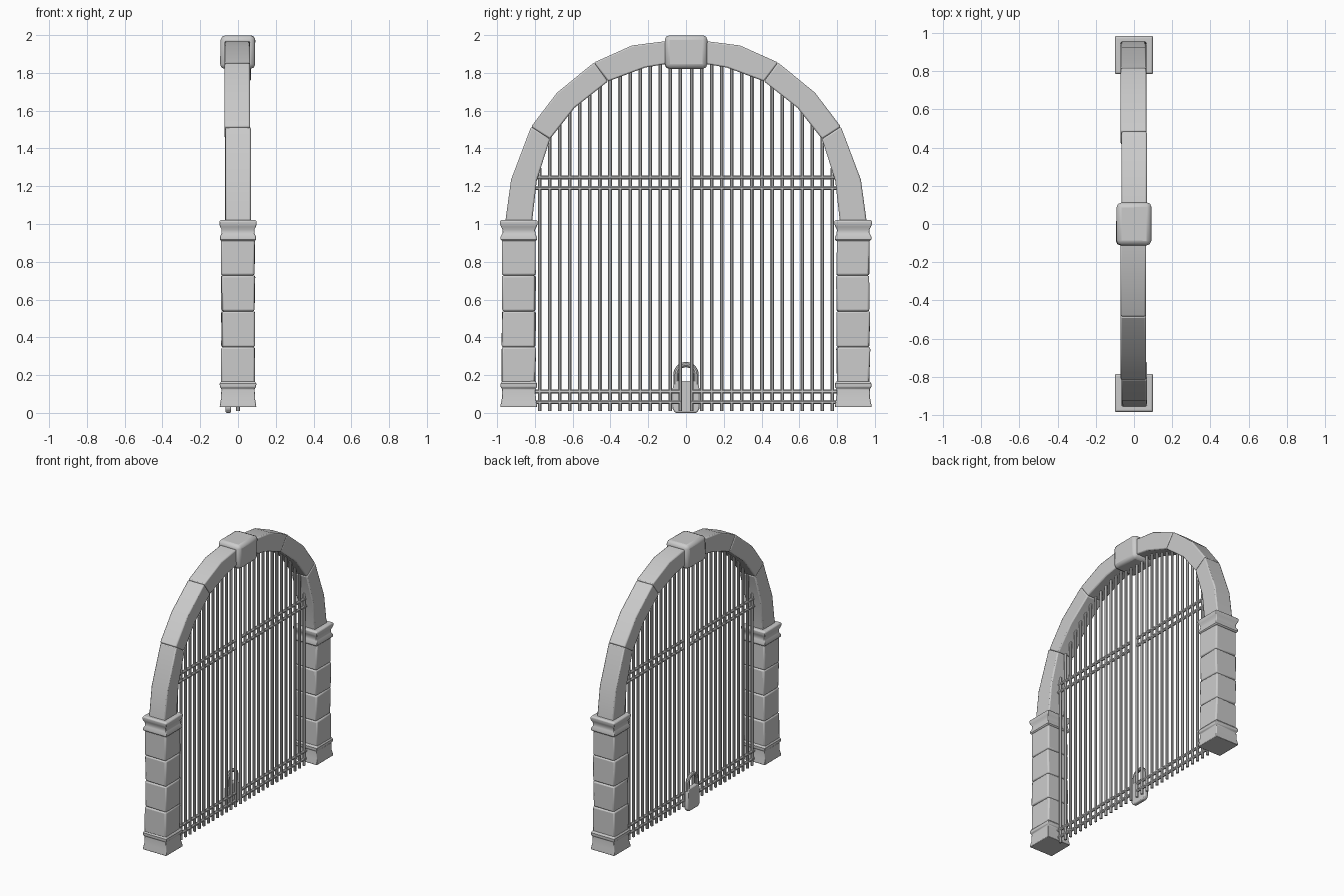
import bpy, bmesh, math, random
from mathutils import Vector

if "Cube" in bpy.data.objects:
    bpy.data.objects.remove(bpy.data.objects["Cube"])

random.seed(4)


def finish(bm, name, bevel=0.0, segments=2, angle=35):
    bmesh.ops.recalc_face_normals(bm, faces=bm.faces[:])
    me = bpy.data.meshes.new(name)
    bm.to_mesh(me)
    bm.free()
    ob = bpy.data.objects.new(name, me)
    bpy.context.collection.objects.link(ob)
    bpy.context.view_layer.objects.active = ob
    ob.select_set(True)
    if bevel:
        m = ob.modifiers.new("worn_edges", 'BEVEL')
        m.width = bevel
        m.segments = segments
        m.limit_method = 'ANGLE'
        m.angle_limit = math.radians(40)
    bpy.ops.object.shade_smooth_by_angle(angle=math.radians(angle))
    ob.select_set(False)
    return ob


def stone(name, center, size, jitter, bevel):
    """Box with slightly uneven corners and worn edges."""
    bm = bmesh.new()
    bmesh.ops.create_cube(bm, size=1)
    for v in bm.verts:
        v.co = Vector(center) + Vector([v.co[i] * size[i] for i in range(3)])
        v.co.x += random.uniform(-jitter, jitter)
        v.co.y += random.uniform(-jitter, jitter)
    return finish(bm, name, bevel)


def square_loft(name, cy, profile):
    """Square moulding from (half width, z) pairs."""
    bm = bmesh.new()
    rings = [[bm.verts.new((sx * h, cy + sy * h, z))
              for sx, sy in ((-1, -1), (1, -1), (1, 1), (-1, 1))] for h, z in profile]
    for a, b in zip(rings, rings[1:]):
        for i in range(4):
            j = (i + 1) % 4
            bm.faces.new((a[i], a[j], b[j], b[i]))
    bm.faces.new(rings[0][::-1])
    bm.faces.new(rings[-1])
    return finish(bm, name, 0.004, 2)


def slab(name, outline, x0, x1, bevel):
    """Extrude a (y, z) outline between two x values."""
    bm = bmesh.new()
    face = bm.faces.new([bm.verts.new((x0, y, z)) for y, z in outline])
    ext = bmesh.ops.extrude_face_region(bm, geom=[face])['geom']
    for v in ext:
        if isinstance(v, bmesh.types.BMVert):
            v.co.x = x1
    return finish(bm, name, bevel)


def tube(bm, path, r, sides=8):
    """Round bar along points lying in a plane of constant x."""
    pts = [Vector(p) for p in path]
    rings = []
    for i, p in enumerate(pts):
        t = (pts[min(i + 1, len(pts) - 1)] - pts[max(i - 1, 0)]).normalized()
        n = Vector((1, 0, 0))
        b = t.cross(n)
        angs = [2 * math.pi * (k + .5) / sides for k in range(sides)]
        rings.append([bm.verts.new(p + n * r * math.cos(a) + b * r * math.sin(a)) for a in angs])
    for a, b in zip(rings, rings[1:]):
        for k in range(sides):
            j = (k + 1) % sides
            bm.faces.new((a[k], a[j], b[j], b[k]))
    bm.faces.new(rings[0][::-1])
    bm.faces.new(rings[-1])


# Arch curves for one half, as (y, z)
OUTER = [(.957, 1.01), (.926, 1.235), (.82, 1.515), (.683, 1.695), (.487, 1.855), (.286, 1.945), (.09, 1.97)]
INNER = [(.815, 1.01), (.79, 1.23), (.72, 1.45), (.59, 1.615), (.413, 1.755), (.217, 1.828), (.09, 1.85)]


def arch_height(y):
    for (y0, z0), (y1, z1) in zip(INNER, INNER[1:]):
        if y1 <= y <= y0:
            return z0 + (z1 - z0) * (y0 - y) / (y0 - y1)
    return INNER[-1][1]


for side, s in (("left", -1), ("right", 1)):
    cy = s * .885
    # Pillar: base, four stones, cap
    square_loft(side + "_pillar_base", cy,
                [(.097, .03), (.096, .045), (.09, .075), (.088, .128), (.096, .135), (.097, .155), (.088, .168)])
    for i in range(4):
        stone(f"{side}_pillar_stone_{i + 1}", (0, cy, .253 + i * .19), (.176, .176, .19), .004, .01)
    square_loft(side + "_pillar_cap", cy,
                [(.09, .91), (.096, .918), (.096, .932), (.088, .948), (.086, .97), (.094, .985),
                 (.099, 1.0), (.099, 1.015), (.092, 1.022)])
    # Arch stones, each spanning two curve segments
    for i in range(3):
        o, n = OUTER[2 * i:2 * i + 3], INNER[2 * i:2 * i + 3]
        dx = random.uniform(-.003, .003)
        slab(f"{side}_arch_stone_{i + 1}", [(s * y, z) for y, z in o + n[::-1]], -.068 + dx, .066 + dx, .008)
    # Gate leaf: upright bars and paired rails
    bm = bmesh.new()
    for i in range(15):
        y = .03 + i * .0532
        tube(bm, [(0, s * y, .01), (0, s * y, arch_height(y) + .02)], .0105)
    for z in (.057, .113, 1.19, 1.247):
        tube(bm, [(0, s * .03, z), (0, s * .82, z)], .0115)
    finish(bm, side + "_gate_leaf")

# Keystone
stone("keystone", (-.002, 0, 1.91), (.184, .222, .178), .003, .025)

# Padlock body and shackle
body = [(.055, 0), (.072, .02), (.07, .14), (.052, .17)]
slab("padlock_body", body + [(-y, z) for y, z in body[::-1]], -.066, -.036, .007)
bm = bmesh.new()
arc = [(-.05, .053 * math.cos(math.pi * k / 12), .203 + .053 * math.sin(math.pi * k / 12)) for k in range(13)]
tube(bm, [(-.05, .053, .13)] + arc + [(-.05, -.053, .13)], .014, 10)
finish(bm, "padlock_shackle")
